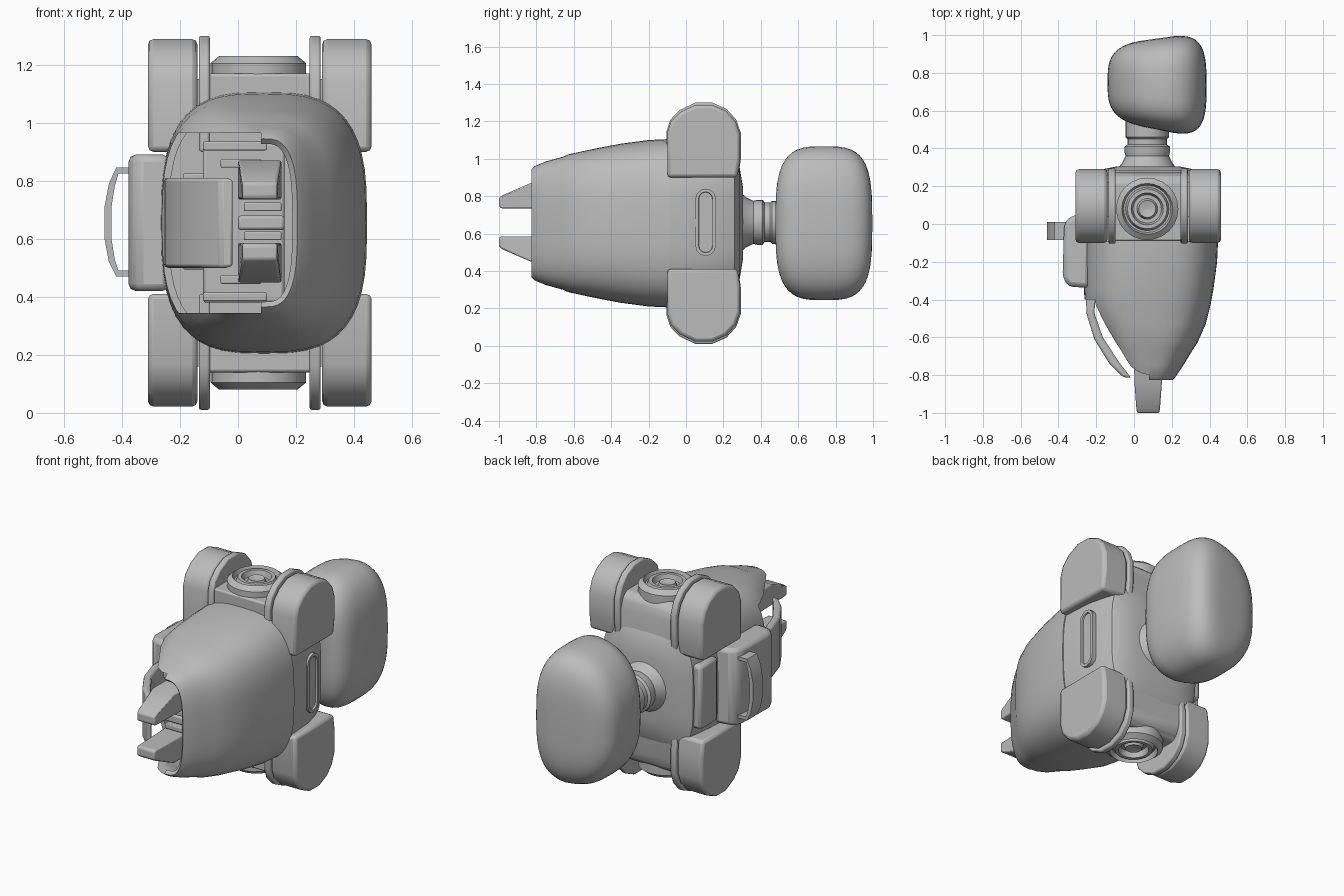
import bpy, bmesh, math
from mathutils import Vector

if "Cube" in bpy.data.objects:
    bpy.data.objects.remove(bpy.data.objects["Cube"])

CX, CZ = 0.08, 0.655   # body axis

grey = bpy.data.materials.new("plain grey")
grey.use_nodes = True
COLOUR = (0.5, 0.5, 0.5, 1)
grey.diffuse_color = COLOUR
grey.node_tree.nodes["Principled BSDF"].inputs["Base Color"].default_value = COLOUR


def smooth(ob, angle=35):
    bpy.ops.object.select_all(action="DESELECT")
    ob.select_set(True)
    bpy.context.view_layer.objects.active = ob
    bpy.ops.object.shade_smooth_by_angle(angle=math.radians(angle))


def finish(name, bm, bevel=0, angle=35):
    bmesh.ops.recalc_face_normals(bm, faces=bm.faces)
    mesh = bpy.data.meshes.new(name)
    bm.to_mesh(mesh)
    bm.free()
    ob = bpy.data.objects.new(name, mesh)
    bpy.context.collection.objects.link(ob)
    mesh.materials.append(grey)
    if bevel:
        mod = ob.modifiers.new("bevel", "BEVEL")
        mod.width, mod.segments, mod.limit_method = bevel, 2, "ANGLE"
    smooth(ob, angle)
    return ob


def box(name, x, y, z, bevel=0.01):
    bm = bmesh.new()
    bmesh.ops.create_cube(bm, size=1)
    for v in bm.verts:
        v.co = [(a + b) / 2 + c * (b - a) for (a, b), c in zip((x, y, z), v.co)]
    return finish(name, bm, bevel)


def prism(name, points, place, low, high, bevel=0):
    """Extrude a 2D outline; place(u, v, w) gives the 3D point."""
    bm = bmesh.new()
    ends = [[bm.verts.new(place(u, v, w)) for u, v in points] for w in (low, high)]
    for ring in ends:
        bm.faces.new(ring)
    n = len(points)
    for i in range(n):
        j = (i + 1) % n
        bm.faces.new((ends[0][i], ends[0][j], ends[1][j], ends[1][i]))
    return finish(name, bm, bevel)


def oval(cx, cz, hx, hz, power, y, count=48):
    pts = []
    for i in range(count):
        a = 2 * math.pi * i / count
        c, s = math.cos(a), math.sin(a)
        pts.append(Vector((cx + hx * math.copysign(abs(c) ** (2 / power), c), y,
                           cz + hz * math.copysign(abs(s) ** (2 / power), s))))
    return pts


def loft(rings, capped=True):
    bm = bmesh.new()
    vs = [[bm.verts.new(p) for p in r] for r in rings]
    n = len(rings[0])
    for a, b in zip(vs, vs[1:]):
        for i in range(n):
            j = (i + 1) % n
            bm.faces.new((a[i], a[j], b[j], b[i]))
    if capped:
        bm.faces.new(vs[0])
        bm.faces.new(vs[-1])
    return bm


def turned(name, profile, centre, axis, sides=24):
    """Lathe of (radius, distance) pairs around the y or z axis."""
    rings = []
    for r, d in profile:
        ring = []
        for i in range(sides):
            a = 2 * math.pi * i / sides
            u, v = r * math.cos(a), r * math.sin(a)
            ring.append(Vector((u, d, v) if axis == "y" else (u, v, d)) + Vector(centre))
        rings.append(ring)
    return finish(name, loft(rings))


def hull_ring(y, left, right, half_height, power=3):
    return oval((left + right) / 2, CZ, (right - left) / 2, half_height, power, y)


# Hollow front shell, open at the nose and cut away on its slanted side
shell = finish("front_shell", loft([hull_ring(*s) for s in (
    (-0.09, -0.265, 0.445, 0.45), (-0.2, -0.265, 0.44, 0.445),
    (-0.35, -0.265, 0.42, 0.425), (-0.43, -0.26, 0.405, 0.41),
    (-0.53, -0.215, 0.38, 0.39), (-0.63, -0.16, 0.335, 0.368),
    (-0.66, -0.145, 0.315, 0.355), (-0.75, -0.1, 0.26, 0.33),
    (-0.81, -0.05, 0.22, 0.305), (-0.825, -0.03, 0.205, 0.29))], capped=False))
solid = shell.modifiers.new("wall", "SOLIDIFY")
solid.thickness, solid.offset = 0.025, -1
cutter = box("opening_cutter", (-0.6, 0.08), (-1.1, -0.4), (0.345, 0.965), 0)
cutter.hide_render = True
cut = shell.modifiers.new("opening", "BOOLEAN")
cut.operation, cut.object, cut.solver = "DIFFERENCE", cutter, "EXACT"
smooth(shell)
for modifier in ("wall", "opening"):
    bpy.ops.object.modifier_apply(modifier=modifier)
bpy.data.objects.remove(cutter)
smooth(shell)

# Rear body, tapering to the collar
finish("rear_body", loft([hull_ring(*s) for s in (
    (-0.1, -0.26, 0.44, 0.445, 3), (-0.02, -0.26, 0.435, 0.4, 3.5),
    (0.1, -0.25, 0.425, 0.37, 4), (0.2, -0.24, 0.4, 0.36, 4),
    (0.26, -0.23, 0.38, 0.35, 4), (0.285, -0.19, 0.34, 0.31, 3.5),
    (0.305, -0.09, 0.24, 0.19, 2.5))]))
turned("neck", [(0.17, 0.28), (0.135, 0.32), (0.115, 0.36), (0.12, 0.38), (0.12, 0.41),
                (0.105, 0.42), (0.105, 0.45), (0.115, 0.46), (0.115, 0.56)],
       (0.07, 0, 0.66), "y")

# Rounded pod behind the neck, deeper and taller toward +x
rings = []
for i in range(1, 24):
    t = math.pi * i / 24
    c, s = math.cos(t), math.sin(t)
    depth = -math.copysign(abs(c) ** 0.6, c)
    size = s ** 0.52
    ring = oval(0, CZ, 0.262 * size, 0.415 * size, 3, 0)
    for p in ring:
        lean = p.x / 0.262
        taper = 1 - 0.3 * (max(0, 0.4 - lean) / 1.4) ** 2
        p.z = CZ + (p.z - CZ) * taper
        p.y = 0.741 - 0.008 * lean + depth * (0.242 + 0.045 * lean)
        p.x += 0.122
    rings.append(ring)
finish("rear_pod", loft(rings), angle=60)

# Limb housings above and below, each with two cheeks, flanges and a socket
cheek = [(-0.1, 0.9), (0.275, 0.9), (0.29, 1.0), (0.29, 1.13), (0.265, 1.2),
         (0.215, 1.255), (0.14, 1.288), (0.05, 1.288), (-0.03, 1.25),
         (-0.08, 1.2), (-0.1, 1.14)]
flange = [(0.095 + (y - 0.095) * 1.02, 0.9 + (z - 0.9) * 1.03) for y, z in cheek]
bridge = [(-0.09, 0.8), (0.275, 0.8), (0.275, 1.08), (0.255, 1.14), (0.22, 1.17),
          (-0.09, 1.17)]
for label, sign in (("upper", 1), ("lower", -1)):
    def place(y, z, x):
        return (x, y, CZ + sign * (z - CZ))
    for side, direction in (("left", 1), ("right", -1)):
        def at(d):
            return CX - 0.005 + direction * d
        prism(f"{label}_{side}_cheek", cheek, place, at(0.215), at(0.385), 0.018)
        prism(f"{label}_{side}_flange", flange, place, at(0.172), at(0.21), 0.008)
        prism(f"{label}_{side}_axle", [(0.04, 0.95), (0.22, 0.95), (0.22, 1.15), (0.04, 1.15)],
              place, at(0.16), at(0.25))
    prism(f"{label}_bridge", bridge, place, -0.12, 0.27, 0.01)
    steps = [(0.165, 1.15), (0.165, 1.205), (0.135, 1.23), (0.125, 1.2), (0.115, 1.2),
             (0.105, 1.225), (0.085, 1.225), (0.075, 1.19), (0.055, 1.19), (0.045, 1.215),
             (0.01, 1.205)]
    turned(f"{label}_socket", [(r, sign * (z - CZ)) for r, z in steps],
           (0.07, 0.08, CZ), "z")


# Slot rim on the +x side
def rounded(cy, cz, hy, hz, count=6):
    pts = []
    for end in (0, 1):
        for i in range(count + 1):
            a = math.pi * (i / count + end)
            pts.append((cy + hy * math.cos(a), cz + (1 - 2 * end) * (hz - hy) + hy * math.sin(a)))
    return pts


finish("side_slot", loft([[Vector((x, y, z)) for y, z in rounded(0.105, 0.66, hy, hz)]
                          for x, hy, hz in ((0.41, 0.055, 0.18), (0.437, 0.055, 0.18),
                                            (0.437, 0.038, 0.163), (0.427, 0.036, 0.161))]))

# Side pack, its rear plate and the grab handle on the -x side
prism("side_pack", [(-0.235, -0.34), (-0.35, -0.33), (-0.378, -0.28), (-0.37, 0.0),
                    (-0.34, 0.04), (-0.235, 0.06)], lambda x, y, z: (x, y, z), 0.42, 0.89, 0.025)
box("rear_side_plate", (-0.275, -0.2), (0.08, 0.25), (0.46, 0.85), 0.02)
grip = [(-0.36, 0.47), (-0.42, 0.47), (-0.445, 0.52), (-0.46, 0.6), (-0.46, 0.71),
        (-0.445, 0.79), (-0.42, 0.845), (-0.36, 0.845)]
inner = [(-0.36, 0.825), (-0.412, 0.825), (-0.425, 0.78), (-0.436, 0.71),
         (-0.436, 0.6), (-0.425, 0.53), (-0.412, 0.49), (-0.36, 0.49)]
prism("grab_handle", grip + inner, lambda x, z, y: (x, y, z), -0.085, 0.01)

# Bowed cover over the slanted opening
prism("bowed_cover", [(-0.2, -0.36), (-0.255, -0.4), (-0.25, -0.48), (-0.21, -0.61),
                      (-0.13, -0.74), (-0.06, -0.81), (-0.015, -0.815), (-0.08, -0.73),
                      (-0.165, -0.6), (-0.21, -0.47)],
      lambda x, y, z: (x, y, z), 0.5, 0.81, 0.012)

# Inner mechanism and the two jaws, mirrored about the middle height
box("inner_core", (-0.12, 0.16), (-0.5, -0.12), (0.38, 0.93))
box("inner_axle", (0.0, 0.16), (-0.72, -0.45), (0.63, 0.68))
jaw = [(-0.6, 0.73), (-0.99, 0.73), (-1.0, 0.74), (-1.0, 0.785), (-0.98, 0.8),
       (-0.83, 0.865), (-0.6, 0.865)]
for label, sign in (("upper", 1), ("lower", -1)):
    def mirror_z(z):
        return CZ + 0.005 + sign * (z - CZ)

    def jaw_place(y, z, w):
        narrow = 1 if y > -0.9 else 0.8
        return (0.075 + w * narrow, y, mirror_z(z))
    prism(f"{label}_jaw", jaw, jaw_place, -0.075, 0.075, 0.008)
    for i, (x, y, z) in enumerate((((-0.12, 0.1), (-0.53, -0.4), (0.9, 0.93)),
                                   ((-0.06, 0.08), (-0.64, -0.4), (0.84, 0.87)),
                                   ((0.02, 0.15), (-0.74, -0.4), (0.69, 0.72)),
                                   ((-0.19, 0.0), (-0.42, -0.3), (0.7, 0.82)))):
        zs = sorted(mirror_z(v) for v in z)
        box(f"{label}_inner_rail_{i + 1}", x, y, zs, 0.005)
